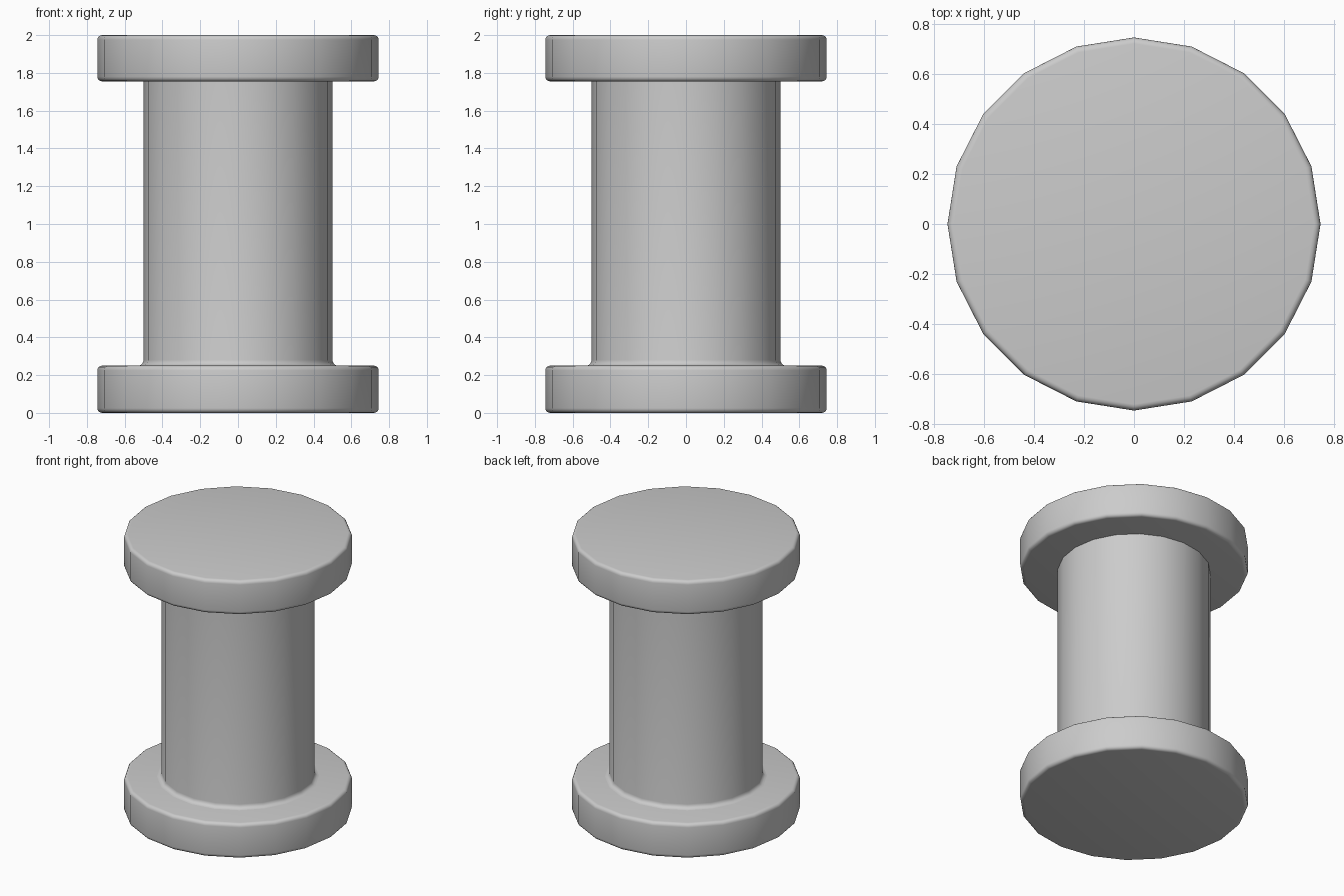
import bpy, bmesh
from math import cos, sin, pi, radians

if "Cube" in bpy.data.objects:
    bpy.data.objects.remove(bpy.data.objects["Cube"])

SIDES = 20


def arc(cx, cz, r, a0, a1, steps=4):
    """Points on an arc in the (radius, z) plane, angles in degrees."""
    return [(cx + r * cos(radians(a0 + (a1 - a0) * i / steps)),
             cz + r * sin(radians(a0 + (a1 - a0) * i / steps))) for i in range(steps + 1)]


def lathe(name, profile):
    """Revolve a bottom-to-top profile and cap both ends."""
    bm = bmesh.new()
    rings = [[bm.verts.new((r * cos(2 * pi * k / SIDES), r * sin(2 * pi * k / SIDES), z))
              for k in range(SIDES)] for r, z in profile]
    for low, high in zip(rings, rings[1:]):
        for k in range(SIDES):
            n = (k + 1) % SIDES
            bm.faces.new((low[k], low[n], high[n], high[k]))
    bm.faces.new(rings[0][::-1])
    bm.faces.new(rings[-1])
    mesh = bpy.data.meshes.new(name)
    bm.to_mesh(mesh)
    bm.free()
    obj = bpy.data.objects.new(name, mesh)
    bpy.context.collection.objects.link(obj)
    bpy.ops.object.select_all(action='DESELECT')
    obj.select_set(True)
    bpy.context.view_layer.objects.active = obj
    bpy.ops.object.shade_smooth_by_angle(angle=radians(30))
    return obj


# Two round-edged end discs
R, B = 0.745, 0.025
for name, z0, z1 in (("bottom_flange", 0.0, 0.25), ("top_flange", 1.755, 2.0)):
    lathe(name, arc(R - B, z0 + B, B, -90, 0) + arc(R - B, z1 - B, B, 0, 90))

# Central shaft with a small fillet where it meets the bottom disc
F = 0.03
lathe("shaft", arc(0.5 + F, 0.25 + F, F, 270, 180) + [(0.5, 1.755)])
